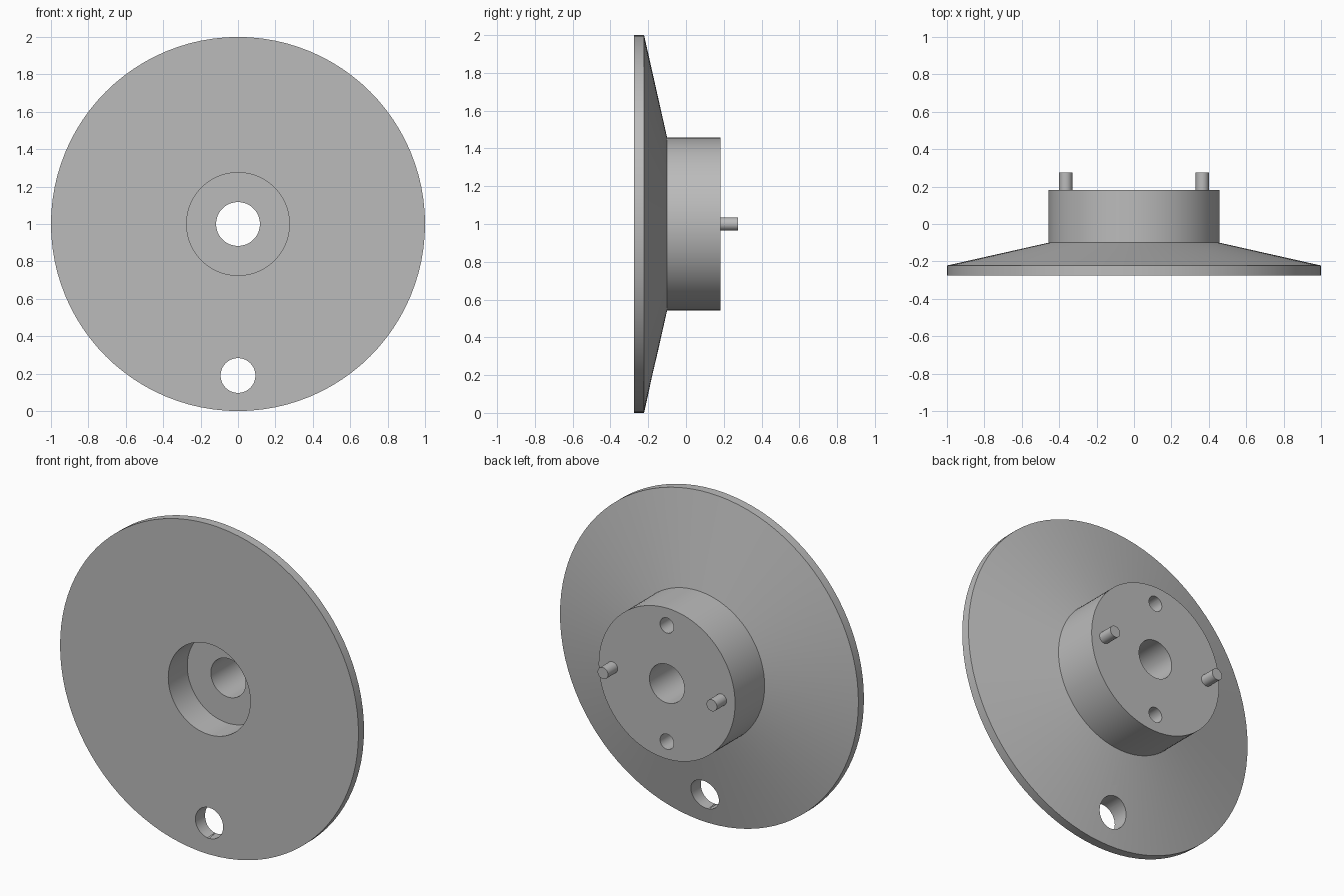
import bpy
import bmesh
from math import cos, sin, tau, radians

if "Cube" in bpy.data.objects:
    bpy.data.objects.remove(bpy.data.objects["Cube"], do_unlink=True)

SEGMENTS = 96
AXIS_Z = 1.0

grey = bpy.data.materials.new("plain grey")
grey.use_nodes = True
colour = (0.5, 0.5, 0.5, 1)
grey.diffuse_color = colour
grey.node_tree.nodes["Principled BSDF"].inputs["Base Color"].default_value = colour


def lathe(name, profile):
    """Revolve a closed (radius, y) profile around the y-directed axis."""
    bm = bmesh.new()
    rings = []
    for i in range(SEGMENTS):
        a = tau * i / SEGMENTS
        rings.append([bm.verts.new((r * cos(a), y, AXIS_Z + r * sin(a)))
                      for r, y in profile])
    n = len(profile)
    for i, ring in enumerate(rings):
        after = rings[(i + 1) % SEGMENTS]
        for j in range(n):
            k = (j + 1) % n
            bm.faces.new((ring[j], ring[k], after[k], after[j]))
    bmesh.ops.recalc_face_normals(bm, faces=bm.faces)
    mesh = bpy.data.meshes.new(name)
    bm.to_mesh(mesh)
    bm.free()
    obj = bpy.data.objects.new(name, mesh)
    bpy.context.collection.objects.link(obj)
    mesh.materials.append(grey)
    return obj


def rod(name, x, z, radius, y0, y1, sides=32):
    """Cylinder lying along y."""
    bpy.ops.mesh.primitive_cylinder_add(
        vertices=sides, radius=radius, depth=y1 - y0,
        location=(x, (y0 + y1) / 2, z), rotation=(radians(90), 0, 0))
    obj = bpy.context.object
    obj.name = name
    obj.data.materials.append(grey)
    return obj


def activate(obj):
    bpy.ops.object.select_all(action="DESELECT")
    obj.select_set(True)
    bpy.context.view_layer.objects.active = obj


def drill(target, cutter):
    """Cut a hole and discard the cutter."""
    cutter.hide_render = True
    mod = target.modifiers.new("hole", "BOOLEAN")
    mod.operation = "DIFFERENCE"
    mod.solver = "EXACT"
    mod.object = cutter
    activate(target)
    bpy.ops.object.modifier_apply(modifier=mod.name)
    bpy.data.objects.remove(cutter, do_unlink=True)


# Conical flange and hub with a stepped centre bore
flange = lathe("flanged_hub", [
    (0.275, -0.275), (1.0, -0.275), (1.0, -0.222), (0.457, -0.1),
    (0.457, 0.183), (0.117, 0.183), (0.117, -0.093), (0.275, -0.093)])

# Through hole near the rim, two blind holes in the hub face
drill(flange, rod("rim_hole_cutter", 0, 0.19, 0.093, -0.5, 0.1, 48))
for side in (-1, 1):
    drill(flange, rod("hub_hole_cutter", 0, AXIS_Z + side * 0.352, 0.046, -0.02, 0.4))

# Locating pins
pins = [rod(name, side * 0.365, AXIS_Z, 0.035, 0.15, 0.275)
        for name, side in (("left_pin", 1), ("right_pin", -1))]

for obj in [flange] + pins:
    activate(obj)
    bpy.ops.object.shade_smooth_by_angle(angle=radians(30))
